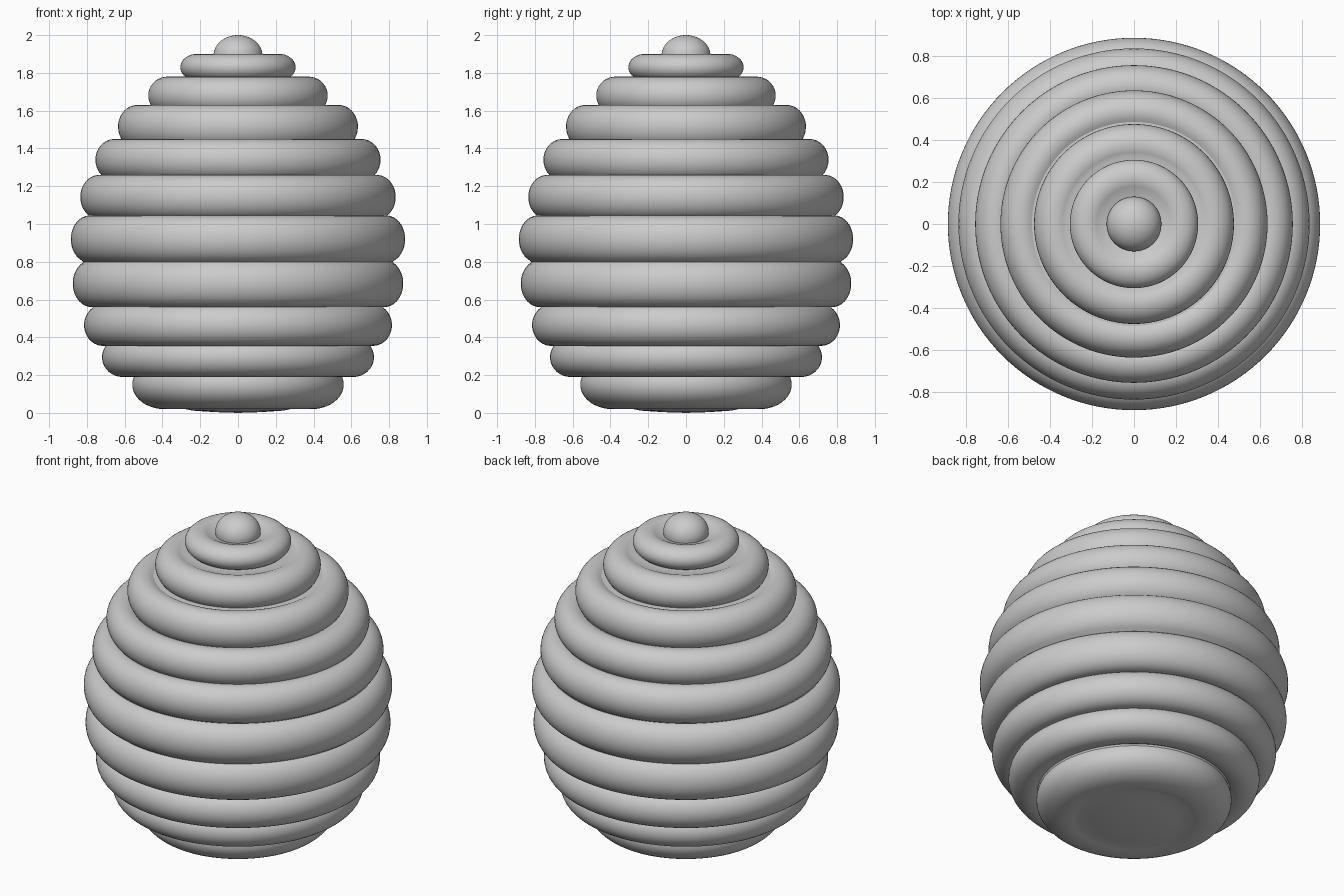
import bpy
import bmesh
from math import cos, sin, radians, tau
from mathutils import Vector

cube = bpy.data.objects.get("Cube")
if cube:
    bpy.data.objects.remove(cube, do_unlink=True)

SEGMENTS = 128
STEPS = 16

# Stacked coils, top to bottom:
# outer radius, roundness in x, centre height, half height, start and end angle
COILS = [
    (0.13, 0.13, 1.89, 0.11, 90, -8),
    (0.305, 0.085, 1.83, 0.07, 130, -60),
    (0.475, 0.10, 1.68, 0.10, 120, -40),
    (0.635, 0.10, 1.515, 0.115, 120, -43),
    (0.755, 0.10, 1.34, 0.11, 120, -58),
    (0.835, 0.10, 1.143, 0.117, 120, -65),
    (0.885, 0.10, 0.92, 0.125, 85, -65),
    (0.875, 0.10, 0.685, 0.125, 65, -100),
    (0.815, 0.10, 0.465, 0.11, 60, -120),
    (0.72, 0.11, 0.295, 0.105, 45, -120),
    (0.56, 0.17, 0.15, 0.13, 20, -112),
]


def coil_arc(radius, width, height, half, start, end):
    """Rounded outline of one coil, from its upper to its lower groove."""
    for i in range(STEPS + 1):
        a = radians(start + (end - start) * i / STEPS)
        yield Vector((radius - width + width * cos(a), 0, height + half * sin(a)))


# Whole outline, closed by a shallow rounded base
profile = [p for coil in COILS for p in coil_arc(*coil)]
profile += [Vector((0.24, 0, 0.012)), Vector((0.12, 0, 0.004)), Vector((0, 0, 0))]

# Turn the outline around the vertical axis
bm = bmesh.new()
verts = [bm.verts.new(p) for p in profile]
edges = [bm.edges.new(pair) for pair in zip(verts, verts[1:])]
bmesh.ops.spin(bm, geom=verts + edges, cent=(0, 0, 0), axis=(0, 0, 1),
               angle=tau, steps=SEGMENTS)
bmesh.ops.remove_doubles(bm, verts=bm.verts, dist=0.0005)
bmesh.ops.recalc_face_normals(bm, faces=bm.faces)
mesh = bpy.data.meshes.new("coiled_hive")
bm.to_mesh(mesh)
bm.free()

hive = bpy.data.objects.new("coiled_hive", mesh)
bpy.context.collection.objects.link(hive)

# Plain grey
grey = bpy.data.materials.new("plain_grey")
grey.use_nodes = True
color = (0.6, 0.6, 0.6, 1)
grey.diffuse_color = color
grey.node_tree.nodes["Principled BSDF"].inputs["Base Color"].default_value = color
mesh.materials.append(grey)

# Smooth coils with crisp grooves
bpy.ops.object.select_all(action="DESELECT")
hive.select_set(True)
bpy.context.view_layer.objects.active = hive
bpy.ops.object.shade_smooth_by_angle(angle=radians(28))
